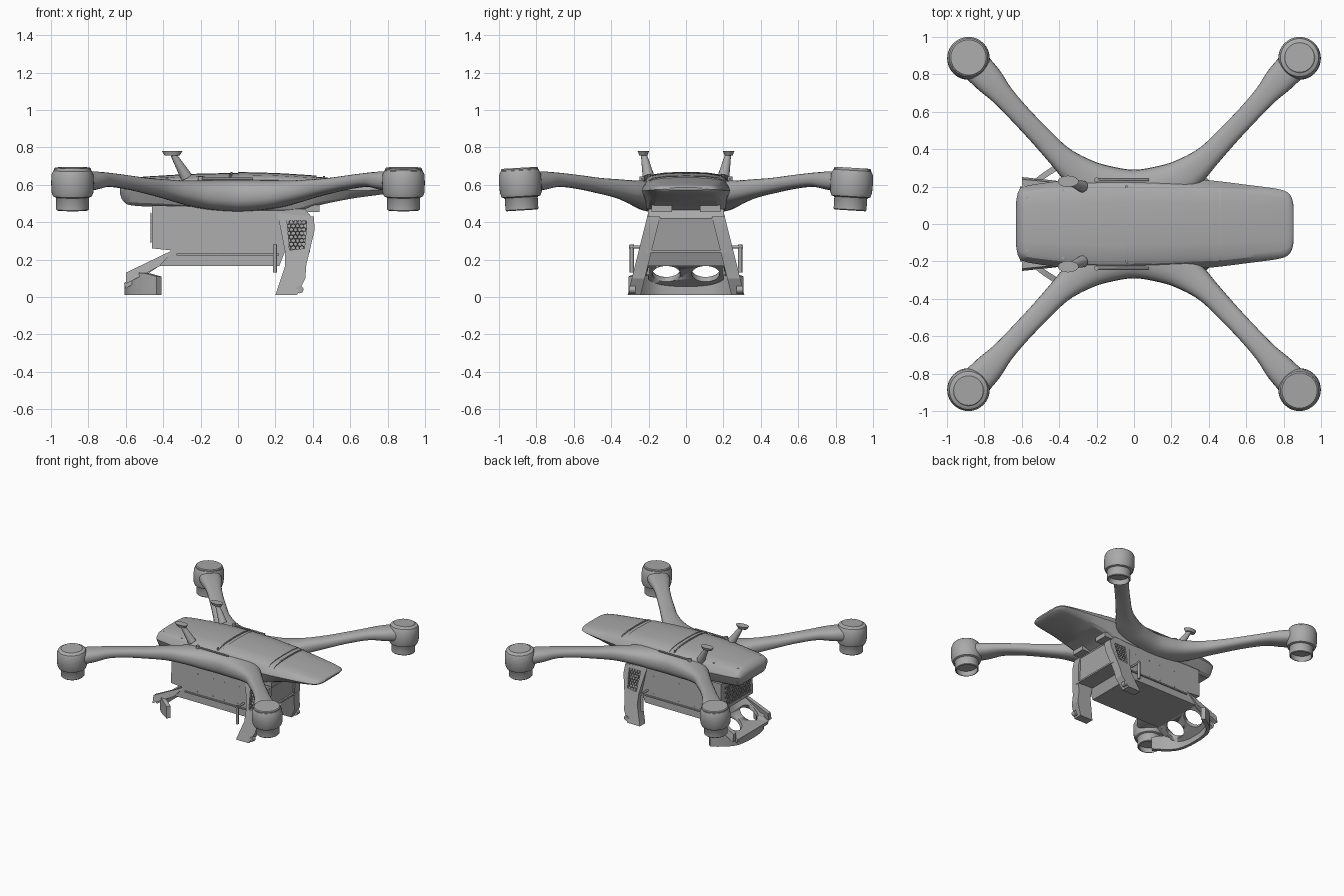
import bpy, bmesh, math
from mathutils import Vector, Matrix

if "Cube" in bpy.data.objects:
    bpy.data.objects.remove(bpy.data.objects["Cube"])

grey = bpy.data.materials.new("airframe_grey")
grey.use_nodes = True
COLOR = (0.4, 0.4, 0.4, 1)
grey.diffuse_color = COLOR
grey.node_tree.nodes["Principled BSDF"].inputs["Base Color"].default_value = COLOR


def finish(name, bm, angle=35):
    bmesh.ops.recalc_face_normals(bm, faces=bm.faces[:])
    mesh = bpy.data.meshes.new(name)
    bm.to_mesh(mesh)
    bm.free()
    obj = bpy.data.objects.new(name, mesh)
    bpy.context.collection.objects.link(obj)
    mesh.materials.append(grey)
    bpy.ops.object.select_all(action="DESELECT")
    obj.select_set(True)
    bpy.context.view_layer.objects.active = obj
    bpy.ops.object.shade_smooth_by_angle(angle=math.radians(angle))
    return obj


def loft(name, rings, angle=35):
    """Skin a list of closed rings and cap both ends."""
    bm = bmesh.new()
    loops = [[bm.verts.new(p) for p in ring] for ring in rings]
    n = len(loops[0])
    for a, b in zip(loops, loops[1:]):
        for i in range(n):
            j = (i + 1) % n
            bm.faces.new((a[i], a[j], b[j], b[i]))
    bm.faces.new(loops[0])
    bm.faces.new(loops[-1])
    return finish(name, bm, angle)


def smooth_rows(rows, steps=4):
    """Catmull-Rom interpolation of rows of numbers."""
    out = []
    for i in range(len(rows) - 1):
        p = [rows[max(i - 1, 0)], rows[i], rows[i + 1], rows[min(i + 2, len(rows) - 1)]]
        for s in range(steps):
            t = s / steps
            out.append([b + 0.5 * t * (c - a + t * (2*a - 5*b + 4*c - d + t * (3*(b - c) + d - a)))
                        for a, b, c, d in zip(*p)])
    return out + [list(rows[-1])]


def prism(name, outline, y_in, y_out):
    """Extrude an x-z outline between two y functions of z."""
    return loft(name, [[(x, y(z), z) for x, z in outline] for y in (y_in, y_out)], 20)


def box(name, lo, hi):
    outline = [(lo[0], lo[2]), (hi[0], lo[2]), (hi[0], hi[2]), (lo[0], hi[2])]
    return prism(name, outline, lambda z: lo[1], lambda z: hi[1])


def rod(name, a, b, r1, r2=None, sides=16):
    a, b = Vector(a), Vector(b)
    bm = bmesh.new()
    turn = (b - a).to_track_quat("Z", "Y").to_matrix().to_4x4()
    bmesh.ops.create_cone(bm, cap_ends=True, segments=sides, radius1=r1, radius2=r2 or r1,
                          depth=(b - a).length, matrix=Matrix.Translation((a + b) / 2) @ turn)
    return finish(name, bm)


def cut(obj, cutter):
    mod = obj.modifiers.new("cut", "BOOLEAN")
    mod.object, mod.solver = cutter, "EXACT"
    bpy.ops.object.select_all(action="DESELECT")
    bpy.context.view_layer.objects.active = obj
    obj.select_set(True)
    bpy.ops.object.modifier_apply(modifier="cut")
    bpy.data.objects.remove(cutter)


def hex_mesh(name, u0, u1, v0, v1, place, r=0.013):
    """Honeycomb grille: place maps flat u, v to a point."""
    bm = bmesh.new()
    du, dv = r * math.sqrt(3), r * 1.5
    for row in range(int((v1 - v0) / dv)):
        for col in range(int((u1 - u0) / du - 0.5)):
            u, v = u0 + du * (col + 0.5 + 0.5 * (row % 2)), v0 + r + dv * row
            bm.faces.new([bm.verts.new(place(u + r * math.sin(k * math.pi / 3),
                                             v + r * math.cos(k * math.pi / 3))) for k in range(6)])
    bmesh.ops.remove_doubles(bm, verts=bm.verts[:], dist=0.001)
    obj = finish(name, bm)
    obj.modifiers.new("wire", "WIREFRAME").thickness = 0.005


# Main shell: x, half width, bottom, widest height, top
BODY = [(-.63, .12, .55, .572, .59), (-.615, .18, .515, .575, .615), (-.57, .205, .49, .575, .637),
        (-.4, .23, .48, .575, .65), (-.2, .25, .467, .57, .66), (0, .25, .455, .57, .662),
        (.2, .245, .442, .57, .657), (.32, .237, .45, .57, .65), (.42, .232, .487, .57, .643),
        (.6, .21, .525, .57, .627), (.78, .185, .55, .572, .607), (.835, .155, .562, .575, .597),
        (.853, .1, .572, .577, .585)]
HALF = [(0, 1), (.45, .97), (.76, .85), (.86, .7), (.97, .25), (1, 0), (.97, -.2), (.85, -.8), (.74, -1), (0, -1)]
SECTION = HALF + [(-u, v) for u, v in HALF[-2:0:-1]]


def body_ring(row, lift=0.0, scale=1.0):
    x, w, lo, mid, hi = row
    return [(x, u * w * scale, mid + v * ((hi - mid + lift) if v > 0 else (mid - lo))) for u, v in SECTION]


shell_rows = smooth_rows(BODY)
loft("body_shell", [body_ring(r) for r in shell_rows], 25)
loft("battery_lid", [body_ring((x, w, mid - .01, mid, hi), .006, .985)
                     for x, w, lo, mid, hi in shell_rows if 0 <= x <= .45], 25)

# Arms: one sweep per side, pod to pod; x, y, z, half width, half height
ARM = [(.885, .885, .615, .085, .058), (.78, .775, .622, .078, .05), (.7, .685, .627, .06, .038),
       (.6, .575, .615, .055, .037), (.5, .47, .597, .057, .041), (.4, .365, .58, .064, .05),
       (.3, .28, .562, .087, .062), (.18, .21, .548, .11, .077), (0, .17, .542, .12, .086)]
path = smooth_rows([(-r[0],) + r[1:] for r in ARM] + ARM[-2::-1])
for sy, side in ((1, "back"), (-1, "front")):
    rings = []
    for i, (x, y, z, w, h) in enumerate(path):
        a, b = path[max(i - 1, 0)], path[min(i + 1, len(path) - 1)]
        across = Vector((a[1] - b[1], b[0] - a[0])).normalized()
        ring = []
        for k in range(24):
            t = 2 * math.pi * k / 24
            c, s = math.cos(t), math.sin(t)
            c, s = math.copysign(abs(c) ** .8, c), math.copysign(abs(s) ** .8, s)
            ring.append((x + across.x * w * c, sy * (y + across.y * w * c), z + h * s))
        rings.append(ring)
    loft(side + "_arm_pair", rings, 50)

# Motor pods: revolved housing with an open cup below
POD = [(.02, .687), (.088, .685), (.102, .677), (.112, .655), (.114, .61), (.112, .56), (.104, .538), (.09, .533),
       (.088, .53), (.088, .468), (.083, .463), (.078, .463), (.078, .505), (.02, .505)]
for sx in (1, -1):
    for sy in (1, -1):
        spot = Matrix.Translation((sx * .885, sy * .885, .6)) @ Matrix.Rotation(-sy * .06, 4, "X")

        def turned(r, z):
            return [spot @ Vector((r * math.cos(k * math.pi / 20), r * math.sin(k * math.pi / 20), z - .6))
                    for k in range(40)]
        loft("motor_pod", [turned(r, z) for r, z in POD])
        cap = .085 if sx == sy else .1
        loft("pod_cap", [turned(cap, .67), turned(cap, .685), turned(cap - .006, .691)])

# Payload bay with belly tray
bay = [(-.46, .49), (-.46, .26), (-.36, .25), (-.42, .165), (.22, .165), (.25, .24), (.37, .24), (.4, .42), (.36, .47)]
prism("payload_bay", bay, lambda z: -.225 + z * .05, lambda z: .225 - z * .05)
box("bay_front_lip", (.34, -.215, .237), (.385, .215, .25))
hex_mesh("rear_grille", -.17, .17, .29, .45, lambda u, v: (-.464, u, v))


def leg_y(z):
    return .315 - z * .25


front_leg = [(.21, .45), (.405, .43), (.41, .36), (.365, .17), (.36, .1), (.315, .01), (.2, .01), (.25, .16), (.25, .25)]
window = [(.262, .41), (.365, .41), (.365, .36), (.355, .26), (.275, .25)]
rear_leg = [(-.33, .255), (-.36, .27), (-.6, .135), (-.615, .1), (-.615, .04), (-.575, .012), (-.43, .012),
            (-.435, .04), (-.47, .13), (-.34, .17)]
for s, side in ((1, "back"), (-1, "front")):
    # Front legs with honeycomb windows
    leg = prism(side + "_forward_leg", front_leg, lambda z: s * (leg_y(z) - .07), lambda z: s * leg_y(z))
    cut(leg, prism("window_cutter", window, lambda z: s * (leg_y(z) - .03), lambda z: s * (leg_y(z) + .05)))
    hex_mesh(side + "_leg_grille", .262, .372, .25, .415, lambda u, v: (u, s * (leg_y(v) - .004), v))
    rod(side + "_foot_wheel", (.33, s * .27, .04), (.33, s * .305, .04), .02)
    # Latch pins and tray rails
    rod(side + "_latch_pin", (.197, s * .29, .13), (.197, s * .29, .28), .011)
    rod(side + "_latch_arm", (.2, s * .2, .268), (.2, s * .305, .268), .008)
    box(side + "_tray_rail", (-.33, s * .218 - .006, .222), (.22, s * .218 + .006, .232))
    # Rear struts, flaring outwards towards the foot
    strut = [(-.34, .255), (-.6, .13), (-.6, .07), (-.42, .165)]
    prism(side + "_rear_strut", strut, lambda z: s * (.225 - z * .15), lambda z: s * (.265 - z * .2))
    # Antennas
    rod(side + "_antenna_stem", (-.275, s * .2, .64), (-.345, s * .225, .76), .032, .016)
    puck = rod(side + "_antenna_puck", (-.352, s * .228, .757), (-.352, s * .228, .78), .04, .055, 32)
    for v in puck.data.vertices:
        v.co.y = s * .228 + (v.co.y - s * .228) * .55
    # Roof rods and side brackets
    rod(side + "_roof_rod", (-.2, s * .236, .632), (.08, s * .236, .632), .006)
    rod(side + "_roof_rod_knob", (-.2, s * .236, .61), (-.2, s * .236, .645), .013)
    box(side + "_nose_sensor", (.34, s * .13 - .055, .455), (.435, s * .13 + .055, .492))
    for x in (-.22, -.08, .02, .15):
        for z in (.25, .39):
            rod(side + "_bay_screw", (x, s * .2, z), (x, s * (.227 - z * .05), z), .006, sides=8)
    for x, y in ((-.57, .14), (-.38, .18), (-.04, .2)):
        rod(side + "_roof_screw", (x, s * y, .61), (x, s * y, .63 + .05 * (x + .57)), .008, sides=8)

# Rear bumper: swept strip curving forward at both ends; x, y, top
half = [(-.435, .308, .11), (-.53, .24, .13), (-.585, .17, .09), (-.605, .08, .07), (-.608, 0, .07)]
strip = smooth_rows([(x, -y, t) for x, y, t in half] + half[-2::-1])
loft("rear_bumper", [[(x, y, .012), (x, y, t), (x + .025, y * .93, t), (x + .025, y * .93, .012)]
                     for x, y, t in strip])

# Sloping rear brace with two oval openings
brace = prism("rear_brace", [(-.35, .25), (-.61, .075), (-.6, .045), (-.34, .22)], lambda z: -.2, lambda z: .2)
for s in (1, -1):
    hole = rod("hole_cutter", (-.6, s * .105, .3), (-.4, s * .105, 0), .075, sides=32)
    cut(brace, hole)

# Lid seams across the roof
for x in (-.035, .46):
    row = min(shell_rows, key=lambda r: abs(r[0] - x))
    loft("roof_seam", [body_ring((x + d, row[1], row[3] - .01, row[3], row[4]), .007, .98) for d in (-.005, .005)], 25)
